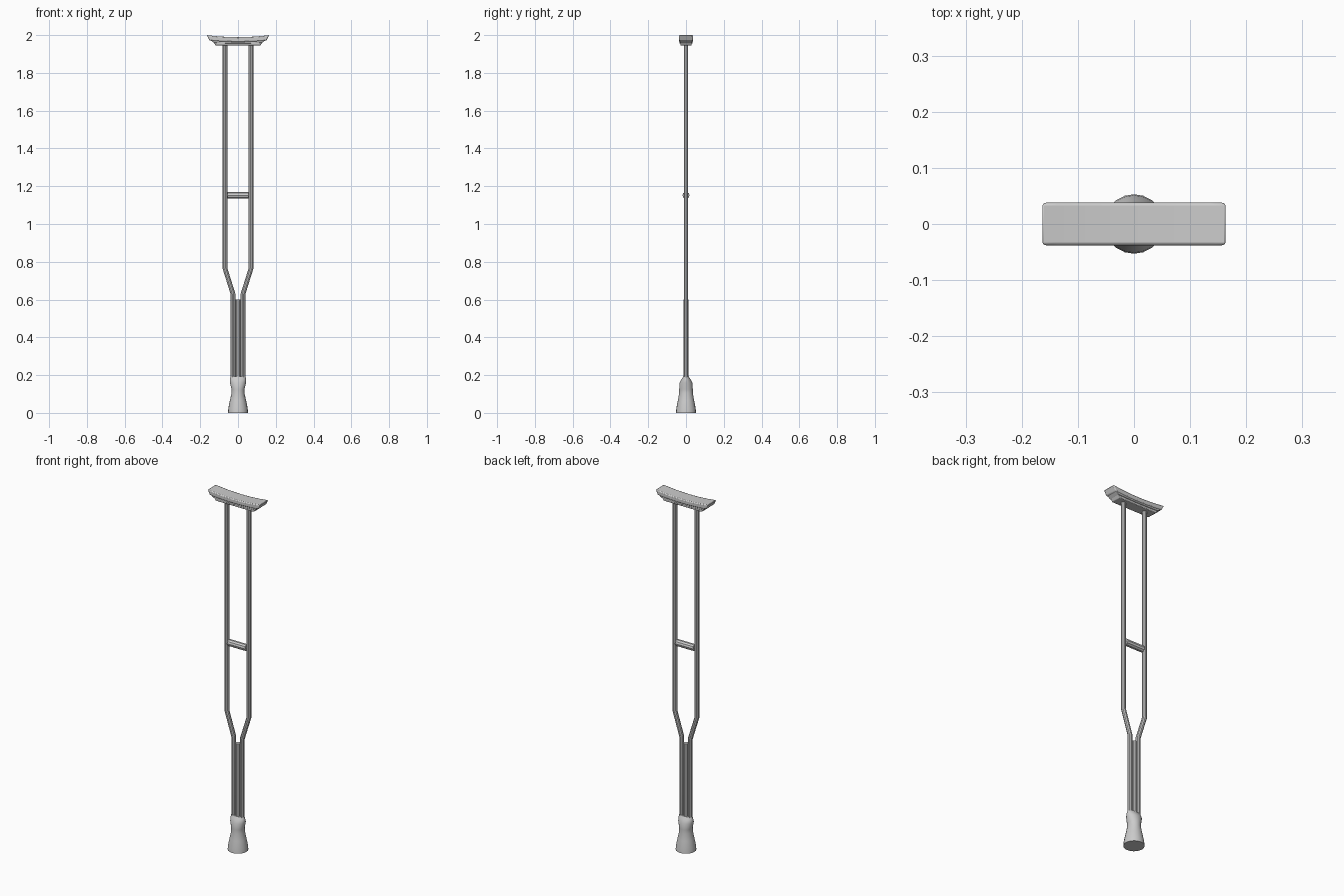
import bpy, bmesh
from math import cos, sin, pi

if "Cube" in bpy.data.objects:
    bpy.data.objects.remove(bpy.data.objects["Cube"])


def finish(obj, bevel=0.0, angle=0.6):
    if bevel:
        m = obj.modifiers.new("edge_bevel", 'BEVEL')
        m.width, m.segments, m.limit_method = bevel, 2, 'ANGLE'
        m.angle_limit = 0.6
    bpy.ops.object.select_all(action='DESELECT')
    obj.select_set(True)
    bpy.context.view_layer.objects.active = obj
    bpy.ops.object.shade_smooth_by_angle(angle=angle)


def loft(name, rings, bevel=0.0, angle=0.6):
    """Skin a list of equal-length point rings and cap both ends."""
    bm = bmesh.new()
    loops = [[bm.verts.new(p) for p in r] for r in rings]
    n = len(loops[0])
    for a, b in zip(loops, loops[1:]):
        for i in range(n):
            j = (i + 1) % n
            bm.faces.new((a[i], a[j], b[j], b[i]))
    bm.faces.new(loops[0])
    bm.faces.new(loops[-1])
    bmesh.ops.recalc_face_normals(bm, faces=bm.faces)
    me = bpy.data.meshes.new(name)
    bm.to_mesh(me)
    bm.free()
    obj = bpy.data.objects.new(name, me)
    bpy.context.collection.objects.link(obj)
    finish(obj, bevel, angle)
    return obj


def tube(name, points, radius):
    """Round tube following a path of points."""
    cu = bpy.data.curves.new(name, 'CURVE')
    cu.dimensions = '3D'
    cu.bevel_depth, cu.bevel_resolution, cu.use_fill_caps = radius, 3, True
    sp = cu.splines.new('POLY')
    sp.points.add(len(points) - 1)
    for p, co in zip(sp.points, points):
        p.co = (*co, 1)
    obj = bpy.data.objects.new(name, cu)
    bpy.context.collection.objects.link(obj)
    bpy.ops.object.select_all(action='DESELECT')
    obj.select_set(True)
    bpy.context.view_layer.objects.active = obj
    bpy.ops.object.convert(target='MESH')
    obj = bpy.context.view_layer.objects.active
    finish(obj)
    return obj


def saddle(name, top_half, bottom_half, depth_top, depth_bottom, top, bottom, sag_top, sag_bottom, bevel):
    """Long block whose top and bottom sag towards the middle."""
    rings = []
    for i in range(13):
        t = i / 6 - 1
        zt = top - sag_top * (1 - t * t)
        zb = bottom - sag_bottom * (1 - t * t)
        xt, xb = t * top_half, t * bottom_half
        rings.append([(xt, -depth_top, zt), (xt, depth_top, zt),
                      (xb, depth_bottom, zb), (xb, -depth_bottom, zb)])
    return loft(name, rings, bevel)


# Underarm rest: cushion, middle layer and base plate
saddle("underarm_cushion", 0.165, 0.150, 0.038, 0.038, 2.0, 1.971, 0.011, 0.007, 0.005)
saddle("cushion_support", 0.147, 0.128, 0.034, 0.034, 1.974, 1.959, 0.008, 0.003, 0.002)
saddle("base_plate", 0.130, 0.118, 0.030, 0.030, 1.962, 1.945, 0.003, 0.0, 0.003)

# Side rails that pinch together towards the bottom
for side, s in (("left", -1), ("right", 1)):
    tube(side + "_rail", [(s * 0.069, 0, 1.95), (s * 0.069, 0, 0.765),
                          (s * 0.0265, 0, 0.63), (s * 0.0265, 0, 0.15)], 0.0125)

# Height-adjusting pole and hand grip
tube("centre_pole", [(0, 0, 0.6), (0, 0, 0.12)], 0.0135)
tube("hand_grip", [(-0.055, 0, 1.152), (0.055, 0, 1.152)], 0.0185)
tube("grip_bolt", [(-0.069, 0, 1.152), (0.069, 0, 1.152)], 0.006)

# Rubber foot: (z, x radius, y radius), round at the floor and oval at the top
foot = [(0, 0.053, 0.053), (0.025, 0.051, 0.051), (0.065, 0.043, 0.043),
        (0.105, 0.034, 0.036), (0.125, 0.034, 0.036), (0.16, 0.043, 0.034),
        (0.178, 0.043, 0.024), (0.192, 0.040, 0.015)]
loft("rubber_foot", [[(rx * cos(2 * pi * i / 20), ry * sin(2 * pi * i / 20), z)
                      for i in range(20)] for z, rx, ry in foot])
